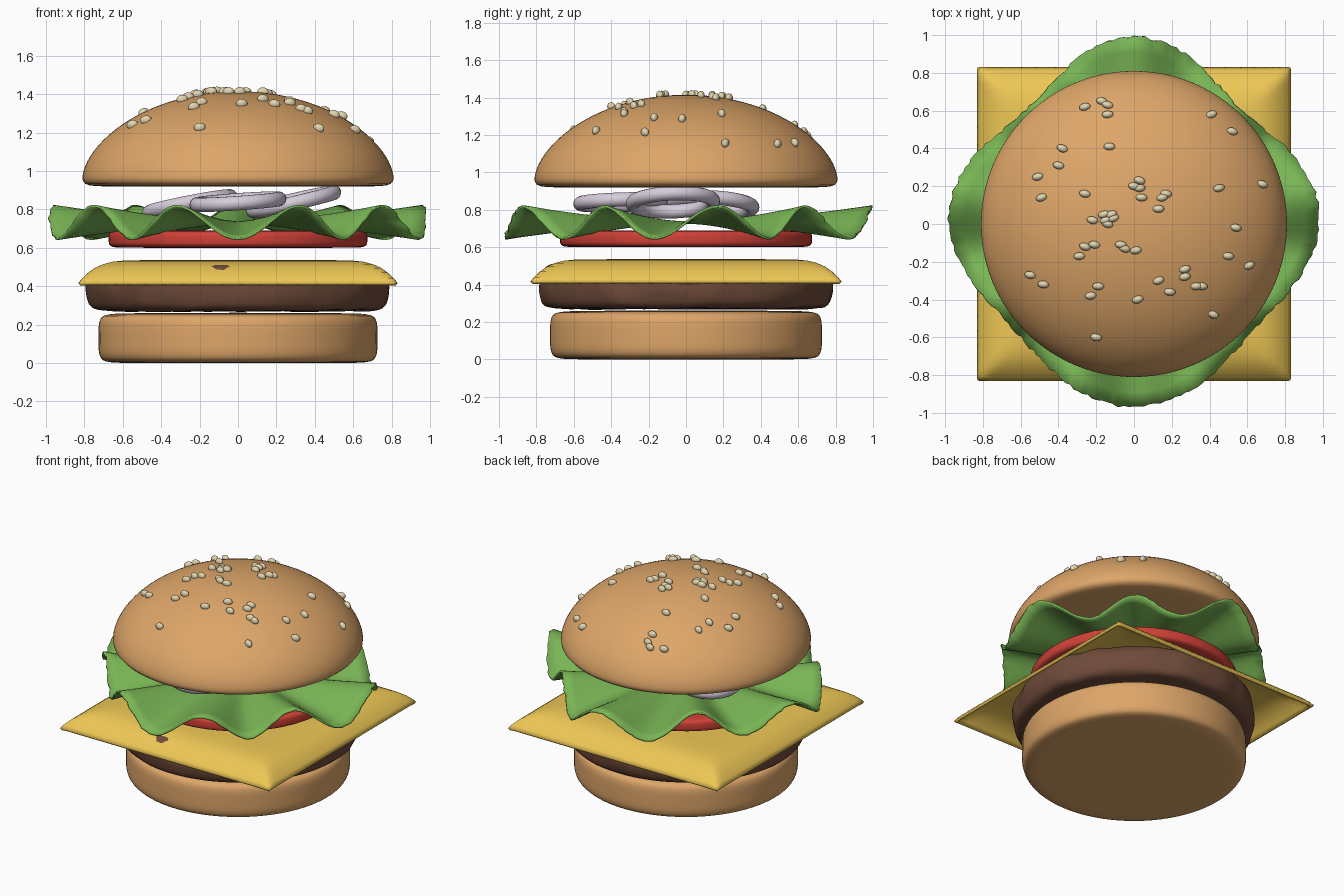
import bpy, bmesh, math, random
from mathutils import Matrix, noise, Vector

if "Cube" in bpy.data.objects:
    bpy.data.objects.remove(bpy.data.objects["Cube"])

random.seed(4)
TAU = math.tau


def material(name, rgb):
    m = bpy.data.materials.new(name)
    m.diffuse_color = (*rgb, 1)
    m.use_nodes = True
    m.node_tree.nodes["Principled BSDF"].inputs["Base Color"].default_value = m.diffuse_color
    return m


BUN = material("toasted bun", (0.73, 0.38, 0.14))
MEAT = material("grilled meat", (0.16, 0.07, 0.042))
CHEESE = material("cheese", (0.85, 0.57, 0.09))
TOMATO = material("tomato", (0.64, 0.053, 0.038))
LEAF = material("lettuce", (0.19, 0.46, 0.09))
ONION = material("onion", (0.68, 0.61, 0.72))
SEED = material("sesame", (0.75, 0.66, 0.43))


def finish(name, bm, mat, thickness=0, angle=50):
    bmesh.ops.recalc_face_normals(bm, faces=bm.faces)
    me = bpy.data.meshes.new(name)
    bm.to_mesh(me)
    bm.free()
    me.materials.append(mat)
    ob = bpy.data.objects.new(name, me)
    bpy.context.collection.objects.link(ob)
    bpy.ops.object.select_all(action='DESELECT')
    ob.select_set(True)
    bpy.context.view_layer.objects.active = ob
    bpy.ops.object.shade_smooth_by_angle(angle=math.radians(angle))
    if thickness:
        mod = ob.modifiers.new("thickness", 'SOLIDIFY')
        mod.thickness = thickness
        mod.offset = 0
    return ob


def rounded(pts, times=2):
    # corner cutting that keeps both end points
    for _ in range(times):
        out = [pts[0]]
        for (a, b), (c, d) in zip(pts, pts[1:]):
            out += [(a * .75 + c * .25, b * .75 + d * .25),
                    (a * .25 + c * .75, b * .25 + d * .75)]
        pts = out + [pts[-1]]
    return pts


def revolve(bm, profile, segs, place):
    # profile starts on the axis; place(r, z, angle) gives the point
    centre = bm.verts.new(place(*profile[0], 0))
    prev = None
    closed = profile[-1][0] == 0
    for r, z in (profile[1:-1] if closed else profile[1:]):
        ring = [bm.verts.new(place(r, z, TAU * i / segs)) for i in range(segs)]
        for i in range(segs):
            j = (i + 1) % segs
            if prev:
                bm.faces.new((prev[i], prev[j], ring[j], ring[i]))
            else:
                bm.faces.new((centre, ring[j], ring[i]))
        prev = ring
    if closed:
        end = bm.verts.new(place(*profile[-1], 0))
        for i in range(segs):
            bm.faces.new((end, prev[i], prev[(i + 1) % segs]))


def lathe(name, profile, mat, segs=80, rough=0, freq=6):
    def place(r, z, a):
        p = Vector((r * math.cos(a), r * math.sin(a), z))
        if rough and r > 0:
            n = noise.noise(p * freq)
            p += Vector((math.cos(a), math.sin(a), 0.5)) * rough * n
        return p
    bm = bmesh.new()
    revolve(bm, profile, segs, place)
    return finish(name, bm, mat)


# bottom bun
lathe("bottom_bun", rounded([(0, .262), (.55, .26), (.69, .255), (.725, .225), (.727, .13),
                             (.725, .035), (.69, .003), (.55, 0), (0, 0)]), BUN)

# patty with an uneven surface
lathe("patty", rounded([(0, .505), (.4, .507), (.6, .51), (.71, .512), (.765, .475), (.785, .42),
                        (.785, .35), (.765, .285), (.7, .27), (.5, .272), (0, .272)]),
      MEAT, 128, 0.018)

# cheese slice drooping along its four edges
drop = [(0, .528), (.58, .526), (.65, .519), (.70, .506), (.74, .488),
        (.775, .463), (.805, .435), (.825, .41)]


def cheese_z(d):
    for (a, za), (b, zb) in zip(drop, drop[1:]):
        if d <= b + 1e-6:
            return za + (zb - za) * (d - a) / (b - a)


half = [d for d, _ in drop[1:]]
inner = [0.1 * i for i in range(1, 6)]
steps = [-d for d in reversed(inner + half)] + [0] + inner + half
bm = bmesh.new()
rows = [[bm.verts.new((x, y, cheese_z(max(abs(x), abs(y))))) for x in steps] for y in steps]
for r0, r1 in zip(rows, rows[1:]):
    for i in range(len(steps) - 1):
        bm.faces.new((r0[i], r0[i + 1], r1[i + 1], r1[i]))
finish("cheese", bm, CHEESE, 0.018)

# tomato slice
lathe("tomato", rounded([(0, .69), (.6, .69), (.67, .685), (.675, .645),
                         (.67, .605), (.6, .6), (0, .6)]), TOMATO)


# wavy lettuce leaf with a finely toothed rim
def leaf(t, z, a):
    rim = .91 + .07 * math.cos(4 * a) + .012 * math.sin(5 * a)
    r = t * rim + random.uniform(-.008, .008) * t ** 12
    return Vector((r * math.cos(a), r * math.sin(a), z + .085 * t ** 1.8 * math.sin(9 * a)))


bm = bmesh.new()
revolve(bm, [(i / 12, .732) for i in range(13)], 216, leaf)
finish("lettuce", bm, LEAF, 0.014, 60)

# three tilted onion rings: centre, tilt about y, tilt about x
for i, (x, y, z, ty, tx) in enumerate([(-.25, .14, .825, -11, -3),
                                       (0, -.08 - .27, .84, -4, 2),
                                       (.29, -.07, .84, -13, 2)]):
    bpy.ops.mesh.primitive_torus_add(major_segments=48, minor_segments=14,
                                     major_radius=.215, minor_radius=.038, location=(x, y, z),
                                     rotation=(math.radians(tx), math.radians(ty), 0))
    ob = bpy.context.object
    ob.name = f"onion_ring_{i + 1}"
    ob.data.materials.append(ONION)
    bpy.ops.object.shade_smooth()


# top bun
def dome(r):
    return .965 + .45 * max(0, 1 - (r / .81) ** 2) ** .6


radii = [.81 * math.sin(math.pi / 2 * i / 24) for i in range(25)]
lathe("top_bun", [(r, dome(r)) for r in radii] +
      [(.808, .948), (.795, .933), (.77, .924), (.7, .92), (.5, .922), (0, .925)], BUN, 96)

# sesame seeds
spots = [(-.26, .62), (-.17, .65), (-.14, .63), (-.14, .58), (.41, .58), (.52, .49), (-.13, .41),
         (-.38, .4), (-.4, .31), (-.51, .25), (-.49, .14), (-.26, .16), (0, .2), (.03, .23),
         (.03, .19), (.04, .14), (.15, .14), (.17, .16), (.13, .08), (.45, .19), (.68, .21),
         (-.22, .02), (-.16, .05), (-.15, .02), (-.12, .05), (-.11, .03), (-.14, 0), (.54, -.02),
         (-.21, -.11), (-.26, -.12), (-.29, -.17), (-.07, -.11), (-.05, -.13), (.01, -.14),
         (-.55, -.27), (-.48, -.32), (-.19, -.33), (-.23, -.38), (.02, -.4), (.13, -.3),
         (.19, -.36), (.27, -.24), (.27, -.28), (.33, -.33), (.36, -.33), (.42, -.48),
         (.5, -.17), (.61, -.22), (-.2, -.6)]
bm = bmesh.new()
for x, y in spots:
    m = (Matrix.Translation((x, y, dome(math.hypot(x, y)) + .006))
         @ Matrix.Rotation(random.uniform(-.4, .4), 4, 'Z')
         @ Matrix.Rotation(x * .5, 4, 'Y') @ Matrix.Diagonal((.031, .02, .024, 1)))
    bmesh.ops.create_uvsphere(bm, u_segments=14, v_segments=8, radius=1, matrix=m)
finish("sesame_seeds", bm, SEED)
